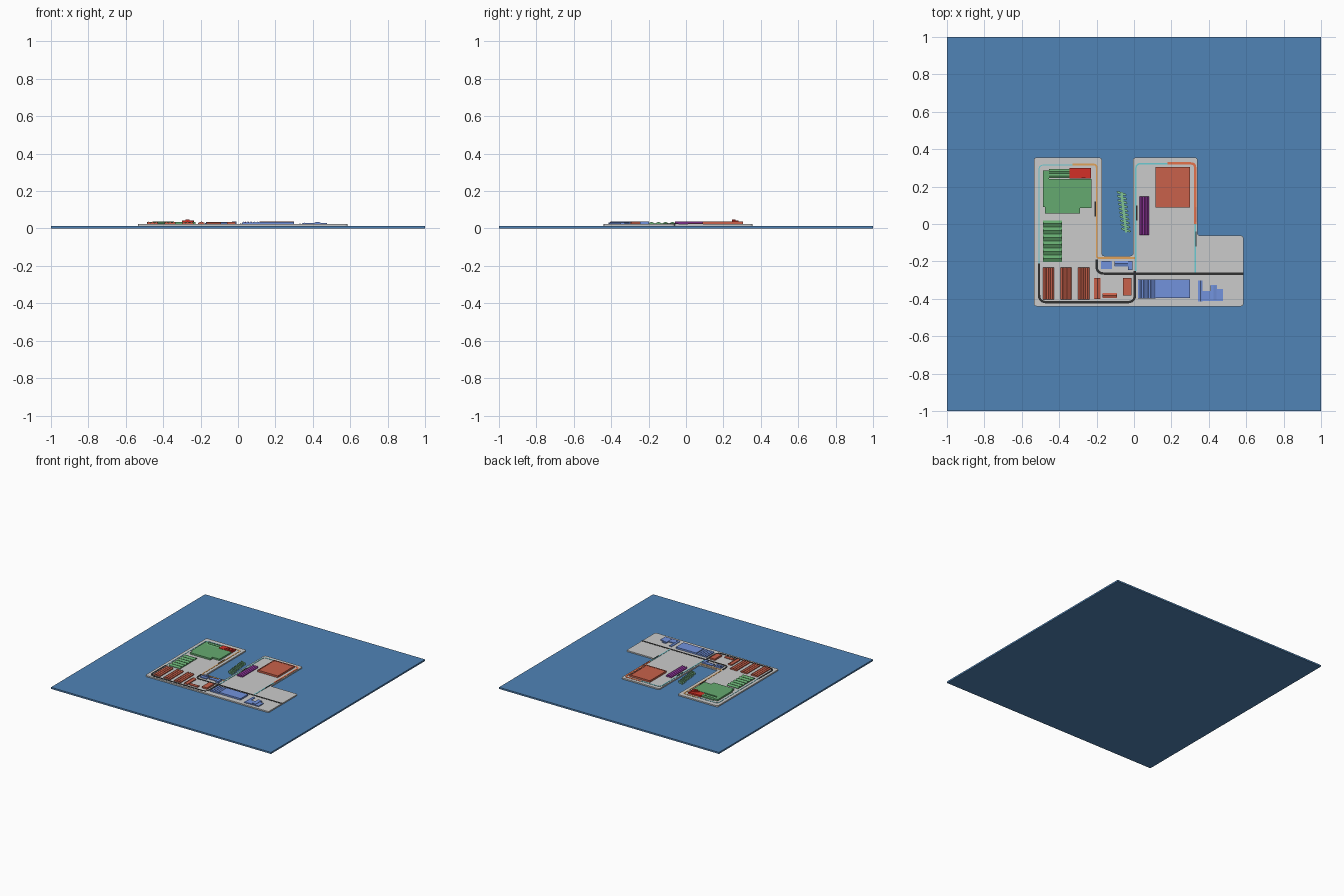
import bpy, bmesh, math
from mathutils import Vector

if "Cube" in bpy.data.objects:
    bpy.data.objects.remove(bpy.data.objects["Cube"])

SEA, LAND = 0.013, 0.023


def material(name, rgb):
    m = bpy.data.materials.new(name)
    m.diffuse_color = (*rgb, 1)
    m.use_nodes = True
    m.node_tree.nodes["Principled BSDF"].inputs["Base Color"].default_value = m.diffuse_color
    return m


BLUE_SEA = material("sea_blue", (0.08, 0.23, 0.47))
GREEN = material("green", (0.13, 0.40, 0.16))
RED = material("brick_red", (0.58, 0.12, 0.07))
BRIGHT = material("bright_red", (0.65, 0.03, 0.02))
BLUE = material("blue", (0.17, 0.29, 0.72))
PURPLE = material("purple", (0.30, 0.04, 0.36))
BLACK = material("asphalt", (0.03, 0.03, 0.03))
ORANGE = material("orange", (0.75, 0.36, 0.10))
CORAL = material("coral", (0.78, 0.17, 0.07))
CYAN = material("cyan", (0.15, 0.60, 0.65))
BOAT = material("boat_green", (0.22, 0.55, 0.30))


def finish(name, bm, mat):
    bmesh.ops.recalc_face_normals(bm, faces=bm.faces)
    me = bpy.data.meshes.new(name)
    bm.to_mesh(me)
    bm.free()
    ob = bpy.data.objects.new(name, me)
    bpy.context.collection.objects.link(ob)
    if mat:
        me.materials.append(mat)
    return ob


def prism(name, pts, z0, z1, mat=None):
    """Extrude a plan outline upward."""
    bm = bmesh.new()
    f = bm.faces.new([bm.verts.new((x, y, z0)) for x, y in pts])
    top = bmesh.ops.extrude_face_region(bm, geom=[f])["geom"]
    bmesh.ops.translate(bm, vec=(0, 0, z1 - z0),
                        verts=[v for v in top if isinstance(v, bmesh.types.BMVert)])
    return finish(name, bm, mat)


def block(name, x0, x1, y0, y1, z1, mat, z0=LAND - 0.001):
    return prism(name, [(x0, y0), (x1, y0), (x1, y1), (x0, y1)], z0, z1, mat)


def ridged(name, x0, x1, y0, y1, eave, top, n, mat, along="y"):
    """Hall with n parallel gables whose ridges run along the given axis."""
    a0, a1, b0, b1 = (x0, x1, y0, y1) if along == "y" else (y0, y1, x0, x1)
    prof = [(a0, LAND - 0.001)]
    for i in range(n):
        prof += [(a0 + (a1 - a0) * i / n, eave), (a0 + (a1 - a0) * (i + 0.5) / n, top)]
    prof += [(a1, eave), (a1, LAND - 0.001)]
    bm = bmesh.new()
    place = lambda a, b, z: (a, b, z) if along == "y" else (b, a, z)
    r0, r1 = [[bm.verts.new(place(a, b, z)) for a, z in prof] for b in (b0, b1)]
    bm.faces.new(r0)
    bm.faces.new(r1)
    for i in range(len(prof)):
        j = (i + 1) % len(prof)
        bm.faces.new((r0[i], r0[j], r1[j], r1[i]))
    return finish(name, bm, mat)


def rounded(pts, r, closed=False):
    """Round the corners of a path."""
    out, n = [], len(pts)
    for i, p in enumerate(pts):
        p = Vector(p)
        if not closed and i in (0, n - 1):
            out.append(p)
            continue
        a, b = Vector(pts[i - 1]) - p, Vector(pts[(i + 1) % n]) - p
        s, e = p + a.normalized() * r, p + b.normalized() * r
        for k in range(6):
            t = k / 5
            out.append(s * (1 - t) ** 2 + p * 2 * t * (1 - t) + e * t * t)
    return out


def ribbon(name, pts, w, mat, r=0.025, h=0.002):
    """Flat raised strip following a path."""
    p = rounded(pts, r)
    left, right = [], []
    for i, q in enumerate(p):
        d = (p[min(i + 1, len(p) - 1)] - p[max(i - 1, 0)]).normalized() * w / 2
        left.append((q.x - d.y, q.y + d.x))
        right.append((q.x + d.y, q.y - d.x))
    return prism(name, left + right[::-1], LAND - 0.001, LAND + h, mat)


# Sea slab and quay
block("sea", -1, 1, -1, 1, SEA, BLUE_SEA, 0)
quay = [(-0.535, -0.44), (0.585, -0.44), (0.585, -0.062), (0.34, -0.062),
        (0.34, 0.355), (-0.005, 0.355), (-0.005, -0.17), (-0.172, -0.17),
        (-0.172, 0.355), (-0.535, 0.355)]
prism("quay", rounded(quay, 0.015, True), SEA - 0.001, LAND)

# Roads
ribbon("main_road", [(0.585, -0.265), (-0.2, -0.265), (-0.2, -0.19)], 0.013, BLACK, 0.04)
ribbon("loop_road", [(-0.508, -0.21), (-0.508, -0.418), (0.005, -0.418), (0.005, -0.25)],
       0.013, BLACK, 0.04)

# Coloured quay-edge strips
ribbon("west_pipe", [(-0.508, -0.21), (-0.508, 0.315), (-0.33, 0.315)], 0.005, CYAN)
ribbon("inner_west_strip", [(-0.33, 0.318), (-0.2, 0.318), (-0.2, -0.182), (0.005, -0.182)],
       0.009, ORANGE, 0.015)
ribbon("inner_east_strip", [(0.01, -0.25), (0.01, 0.322), (0.18, 0.322)], 0.008, CYAN)
ribbon("east_coral_strip", [(0.18, 0.324), (0.327, 0.324), (0.327, 0.0)], 0.013, CORAL)
ribbon("east_strip", [(0.327, 0.0), (0.327, -0.26)], 0.009, CYAN)
for i, (x, y) in enumerate([(-0.207, 0.08), (0.331, -0.08), (0.331, 0.05), (0.015, 0.06)]):
    block(f"quay_crane_{i}", x - 0.003, x + 0.003, y - 0.04, y + 0.04, LAND + 0.004,
          RED if i == 2 else BLACK)

# Green assembly hall, annex and stepped red tower
prism("assembly_hall", [(-0.487, 0.285), (-0.455, 0.285), (-0.455, 0.24), (-0.228, 0.24),
      (-0.228, 0.085), (-0.29, 0.085), (-0.29, 0.055), (-0.475, 0.055), (-0.475, 0.09),
      (-0.487, 0.09)], LAND - 0.001, 0.036, GREEN)
ridged("hall_annex", -0.455, -0.345, 0.245, 0.293, 0.033, 0.038, 2, GREEN, "x")
block("red_office", -0.345, -0.23, 0.243, 0.3, 0.036, BRIGHT)
prism("red_office_upper", [(-0.3, 0.25), (-0.24, 0.245), (-0.235, 0.28), (-0.28, 0.27)],
      0.035, 0.042, BRIGHT)
block("red_tower", -0.282, -0.258, 0.247, 0.265, 0.049, BRIGHT)

# Green sawtooth halls
ridged("sawtooth_hall", -0.487, -0.385, -0.203, 0.02, 0.027, 0.036, 6, GREEN, "x")

# Red ridged workshops
for i, x in enumerate((-0.487, -0.393, -0.299)):
    ridged(f"workshop_{i}", x, x + 0.06, -0.403, -0.232, 0.030, 0.037, 3, RED)
ridged("small_workshop_west", -0.213, -0.178, -0.4, -0.288, 0.030, 0.037, 1, RED)
ridged("small_workshop_south", -0.168, -0.09, -0.395, -0.37, 0.029, 0.034, 1, RED, "x")
block("small_workshop_east", -0.06, -0.013, -0.383, -0.288, 0.036, RED)

# Blue stores
ridged("ridged_store", 0.022, 0.115, -0.397, -0.297, 0.031, 0.037, 5, BLUE)
block("flat_store", 0.115, 0.3, -0.395, -0.297, 0.036, BLUE)
block("dock_store_west", -0.177, -0.118, -0.24, -0.198, 0.030, BLUE)
block("dock_store_roof", -0.17, -0.125, -0.215, -0.198, 0.036, BLUE)
ridged("dock_store_middle", -0.103, -0.03, -0.227, -0.197, 0.030, 0.035, 1, BLUE, "x")
block("dock_store_east", -0.033, -0.008, -0.245, -0.197, 0.037, BLUE)
ridged("depot_west", 0.343, 0.367, -0.415, -0.302, 0.027, 0.031, 1, BLUE)
prism("depot", [(0.36, -0.413), (0.477, -0.413), (0.477, -0.348), (0.445, -0.348),
      (0.445, -0.325), (0.41, -0.325), (0.41, -0.358), (0.36, -0.358)],
      LAND - 0.001, 0.030, BLUE)
ridged("depot_spine", 0.41, 0.442, -0.405, -0.33, 0.032, 0.036, 1, BLUE)

# East side: purple sheds and large red hall with a raised rim
ridged("purple_shed", 0.03, 0.08, -0.058, 0.147, 0.030, 0.037, 3, PURPLE)
block("red_hall", 0.115, 0.3, 0.088, 0.305, 0.036, RED)
for i, (a, b, c, d) in enumerate([(0.115, 0.3, 0.088, 0.096), (0.115, 0.3, 0.297, 0.305),
                                  (0.115, 0.123, 0.096, 0.297), (0.292, 0.3, 0.096, 0.297)]):
    block(f"red_hall_rim_{i}", a, b, c, d, 0.038, RED, 0.034)

# Pontoon with boats moored on both sides
start, end = Vector((-0.068, 0.172)), Vector((-0.042, -0.045))
prism("pontoon", [(start.x - .006, start.y), (end.x - .006, end.y),
      (end.x + .006, end.y), (start.x + .006, start.y)], SEA - 0.001, 0.02, BOAT)
for i in range(10):
    c = start.lerp(end, (i + 0.4) / 10)
    for s in (-1, 1):
        d = Vector((s, -0.35 * s)).normalized()
        n = Vector((-d.y, d.x)) * 0.006
        a, b, tip = c + d * 0.003, c + d * 0.021, c + d * 0.029
        prism(f"boat_{i}_{'left' if s < 0 else 'right'}",
              [tuple(a - n), tuple(b - n), tuple(tip), tuple(b + n), tuple(a + n)],
              SEA - 0.001, 0.026, BOAT)
